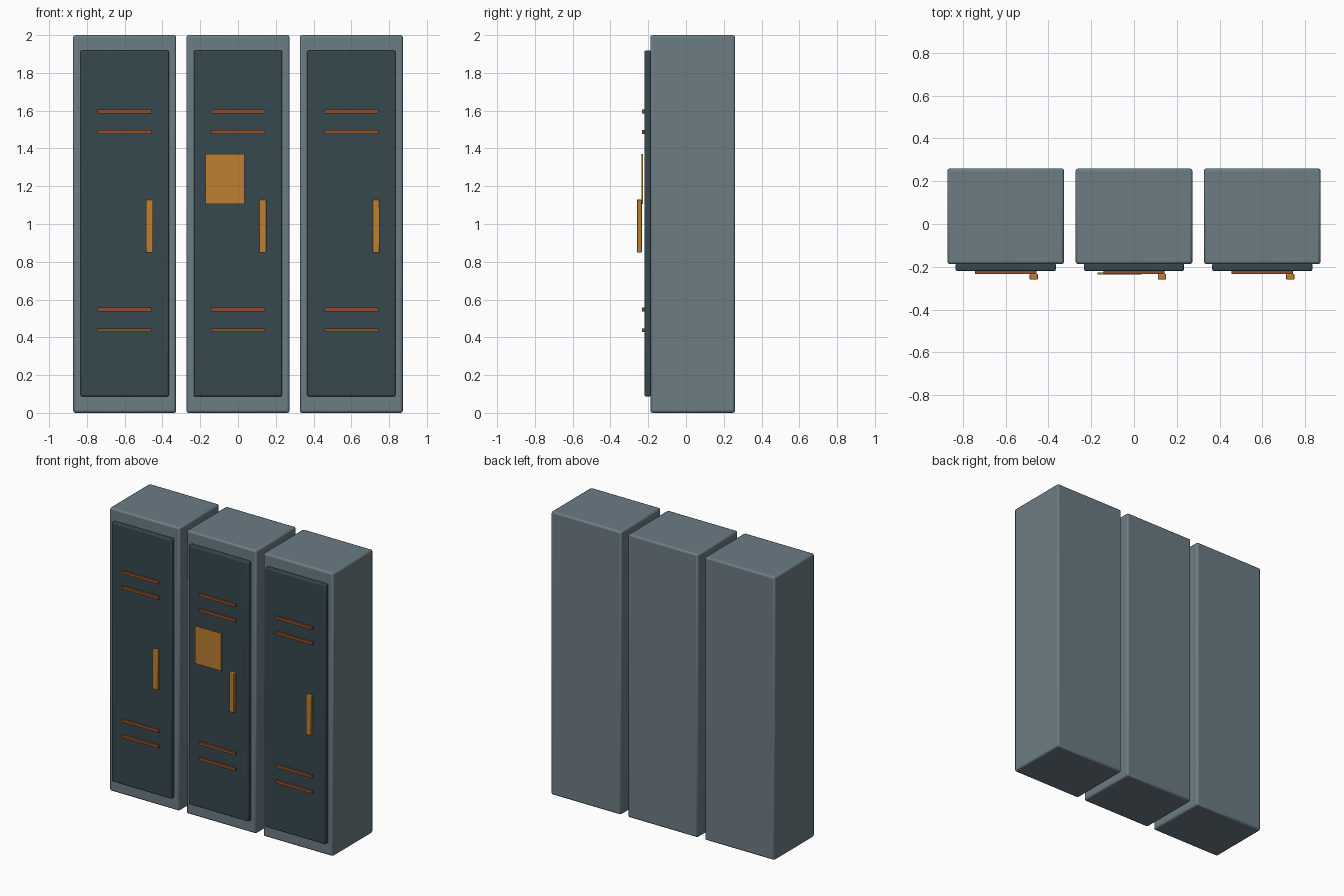
import bpy
import math

cube = bpy.data.objects.get("Cube")
if cube:
    bpy.data.objects.remove(cube, do_unlink=True)


def srgb(value):
    c = value / 255
    return c / 12.92 if c <= 0.04045 else ((c + 0.055) / 1.055) ** 2.4


def material(name, *rgb):
    colour = [srgb(v) for v in rgb] + [1]
    mat = bpy.data.materials.new(name)
    mat.use_nodes = True
    mat.diffuse_color = colour
    bsdf = mat.node_tree.nodes["Principled BSDF"]
    bsdf.inputs["Base Color"].default_value = colour
    bsdf.inputs["Roughness"].default_value = 0.7
    return mat


STEEL = material("grey steel", 108, 124, 132)
DARK = material("dark slate", 54, 72, 79)
BRASS = material("brass", 190, 128, 50)
RUST = material("rust brown", 140, 80, 46)


def box(name, x, y, z, mat, bevel=0.0):
    """Box given by its (low, high) extents on each axis."""
    spans = (x, y, z)
    bpy.ops.mesh.primitive_cube_add(size=1, location=[(a + b) / 2 for a, b in spans])
    obj = bpy.context.object
    obj.name = name
    obj.scale = [b - a for a, b in spans]
    bpy.ops.object.transform_apply(location=False, rotation=False, scale=True)
    obj.data.materials.append(mat)
    if bevel:
        mod = obj.modifiers.new("edge bevel", "BEVEL")
        mod.width = bevel
        mod.segments = 2
        bpy.ops.object.shade_smooth_by_angle(angle=math.radians(30))
    return obj


def around(centre, half):
    return (centre - half, centre + half)


FRONT = -0.188       # front of the cabinets
DOOR = -0.22         # front of the doors

for side, cx in (("right", -0.6), ("middle", 0.0), ("left", 0.6)):
    # Cabinet and raised door
    box(f"{side}_cabinet", around(cx, 0.273), (FRONT, 0.26), (0, 2), STEEL, 0.012)
    box(f"{side}_door", around(cx, 0.234), (DOOR, FRONT + 0.005), (0.088, 1.918), DARK, 0.007)

    # Vent slats, two at the top and two at the bottom
    for i, z in enumerate((1.595, 1.487, 0.547, 0.437)):
        box(f"{side}_vent_slat_{i + 1}", around(cx, 0.143), (-0.233, DOOR + 0.004),
            around(z, 0.01), RUST)

    # Upright handle
    box(f"{side}_handle", around(cx + 0.131, 0.019), (-0.26, -0.234), (0.848, 1.13), BRASS, 0.004)

# Note plate on the middle door
box("note_plate", (-0.171, 0.034), (-0.236, -0.228), (1.106, 1.37), BRASS)
